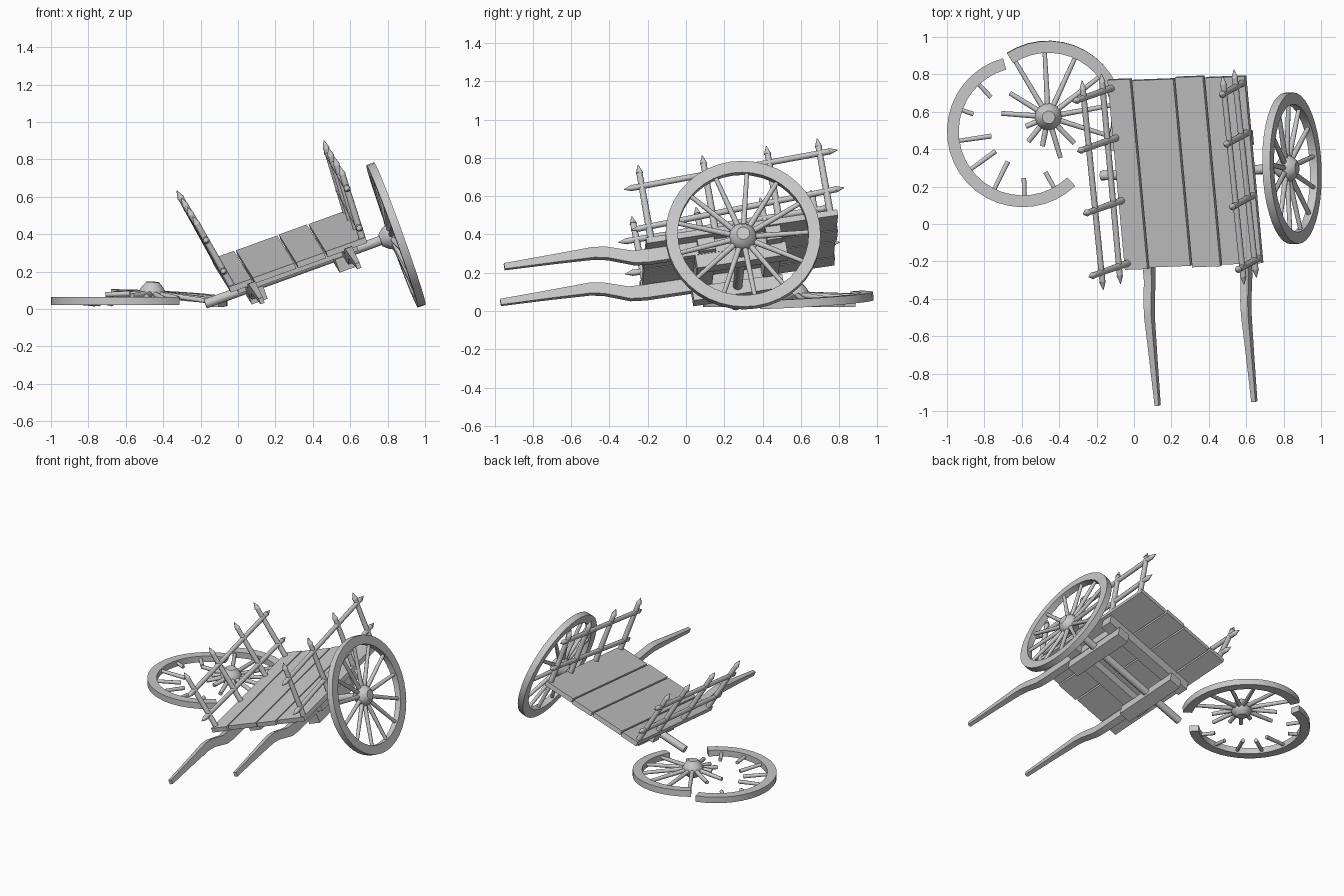
import bpy, bmesh
from math import radians, cos, sin
from mathutils import Matrix, Vector

cube = bpy.data.objects.get("Cube")
if cube:
    bpy.data.objects.remove(cube)

wood = bpy.data.materials.new("weathered_grey")
wood.use_nodes = True
wood.diffuse_color = (0.58, 0.58, 0.58, 1)
wood.node_tree.nodes["Principled BSDF"].inputs["Base Color"].default_value = wood.diffuse_color


def frame(x, y, z, origin):
    m = Matrix((x, y, z)).transposed().to_4x4()
    m.translation = origin
    return m


# Tilted frame of the cart bed, origin at the centre of its floor
AX = Vector((0.94, 0.036, 0.34)).normalized()
AZ = AX.cross(Vector((-0.097, 0.985, 0.143))).normalized()
AY = AZ.cross(AX)
BED = frame(AX, AY, AZ, Vector((0.27, 0.276, 0.325)))


def finish(name, bm, matrix=BED):
    bmesh.ops.recalc_face_normals(bm, faces=bm.faces)
    mesh = bpy.data.meshes.new(name)
    bm.to_mesh(mesh)
    bm.free()
    mesh.materials.append(wood)
    obj = bpy.data.objects.new(name, mesh)
    obj.matrix_world = matrix
    bpy.context.collection.objects.link(obj)


def box(name, lo, hi):
    lo, hi = Vector(lo), Vector(hi)
    bm = bmesh.new()
    bmesh.ops.create_cube(bm, size=1, matrix=Matrix.Translation((lo + hi) / 2)
                          @ Matrix.Diagonal((hi - lo).to_4d()))
    finish(name, bm)


def rod(bm, a, b, r1, r2, sides=12):
    a, b = Vector(a), Vector(b)
    d = b - a
    m = Matrix.Translation((a + b) / 2) @ d.to_track_quat('Z', 'Y').to_matrix().to_4x4()
    bmesh.ops.create_cone(bm, cap_ends=True, segments=sides, radius1=r1, radius2=r2,
                          depth=d.length, matrix=m)


def spike(bm, base, direction, r):
    base = Vector(base)
    rod(bm, base, base + Vector(direction).normalized() * 0.045, r * 1.2, 0.002)


def spin(name, profile, matrix, start=0, sweep=360, steps=40, closed=True):
    """Turn an (r, z) profile about local z; partial sweeps get end caps."""
    bm = bmesh.new()
    full = sweep == 360
    rings = []
    for i in range(steps if full else steps + 1):
        a = radians(start + sweep * i / steps)
        rings.append([bm.verts.new((r * cos(a), r * sin(a), z)) for r, z in profile])
    n = len(profile)
    for i in range(steps):
        p, q = rings[i], rings[(i + 1) % len(rings)]
        for j in range(n if closed else n - 1):
            k = (j + 1) % n
            bm.faces.new((p[j], q[j], q[k], p[k]))
    if not full:
        bm.faces.new(rings[0])
        bm.faces.new(rings[-1])
    if not closed:
        bm.faces.new([ring[0] for ring in rings])
        bm.faces.new([ring[-1] for ring in rings])
    finish(name, bm, matrix)


# Floor planks
edges = [-0.394, -0.256, -0.011, 0.158, 0.394]
for i, (a, b) in enumerate(zip(edges, edges[1:])):
    trim = 0.008 * (i % 2)
    box(f"floor_plank_{i + 1}", (a + 0.005, -0.515 + trim, -0.032), (b - 0.005, 0.515 - trim, 0))

# Cross beams and axle blocks below the floor
box("rear_cross_beam", (-0.37, 0.12, -0.105), (0.37, 0.2, -0.03))
box("front_cross_beam", (-0.34, -0.24, -0.1), (0.34, -0.15, -0.03))
for side, s in (("right", -1), ("left", 1)):
    box(f"{side}_axle_block", (s * 0.25 - 0.045, -0.26, -0.175), (s * 0.25 + 0.045, 0.22, -0.1))

bm = bmesh.new()
rod(bm, (-0.52, -0.02, -0.127), (0.54, -0.02, -0.127), 0.026, 0.026)
finish("axle", bm)

# Pulling shafts: (y, z, half height, half width) along the bent path
path = [(-1.255, -0.005, 0.016, 0.012), (-1.0, -0.004, 0.022, 0.016), (-0.78, -0.004, 0.029, 0.02),
        (-0.71, -0.016, 0.031, 0.021), (-0.58, -0.062, 0.034, 0.022),
        (-0.5, -0.068, 0.036, 0.023), (0.12, -0.068, 0.036, 0.023)]
for side, s in (("right", -1), ("left", 1)):
    bm = bmesh.new()
    rings = [[bm.verts.new((s * 0.275 + u * w, y, z + v * h))
              for u, v in ((-1, -1), (1, -1), (1, 1), (-1, 1))] for y, z, h, w in path]
    for p, q in zip(rings, rings[1:]):
        for j in range(4):
            bm.faces.new((p[j], p[j - 1], q[j - 1], q[j]))
    bm.faces.new(rings[0])
    bm.faces.new(rings[-1])
    finish(f"{side}_shaft", bm)

# Side racks: pointed stakes joined by two pointed rails
# (side, base x, lean, stake height, lower rail heights, upper rail heights)
for side, x, lean, top, low, high in (
        ("left", 0.372, 0.04, 0.36, (0.06, 0.115), (0.285, 0.325)),
        ("right", -0.372, -0.17, 0.375, (0.09, 0.09), (0.28, 0.3))):
    for i, y in enumerate((-0.48, -0.14, 0.2, 0.47)):
        bm = bmesh.new()
        tip = (x + lean * top, y, top)
        rod(bm, (x - 0.03 * lean, y, -0.03), tip, 0.019, 0.016)
        spike(bm, tip, (lean, 0, 1), 0.016)
        finish(f"{side}_stake_{i + 1}", bm)
    for label, (z0, z1) in (("lower", low), ("upper", high)):
        bm = bmesh.new()
        a = Vector((x + lean * z0, -0.53, z0))
        b = Vector((x + lean * z1, 0.52, z1))
        rod(bm, a, b, 0.016, 0.016)
        spike(bm, a, a - b, 0.015)
        spike(bm, b, b - a, 0.015)
        finish(f"{side}_{label}_rail", bm)

# Wheels: hub and spokes bulge towards local +z, the cart side
RIM = [(0.342, -0.022), (0.405, -0.022), (0.405, 0.022), (0.342, 0.022)]
HUB = [(0.034, -0.03), (0.058, -0.01), (0.072, 0.015), (0.072, 0.035), (0.058, 0.06), (0.034, 0.088)]
STEP = 360 / 13


def spokes(name, matrix, parts, dish=0.03):
    """Each part is (angle, inner radius, outer radius) on the dished spoke line."""
    bm = bmesh.new()
    for angle, r0, r1 in parts:
        a = radians(angle)
        pts = [(r * cos(a), r * sin(a), dish * (1 - r / 0.35)) for r in (r0, r1)]
        rod(bm, *pts, 0.016 - 0.012 * r0, 0.016 - 0.012 * r1, 10)
    finish(name, bm, matrix)


# Standing wheel on the axle
stand = frame(AY, -AZ, -AX, BED @ Vector((0.565, -0.02, -0.127)))
spin("standing_rim", RIM, stand)
spin("standing_hub", HUB, stand, steps=20, closed=False)
spokes("standing_spokes", stand, [(STEP * k - 77, 0.05, 0.35) for k in range(13)])

# Broken wheel lying on the ground: half with the hub, half with spoke stubs
hub_half = (Matrix.Translation((-0.46, 0.575, 0.057)) @ Matrix.Rotation(radians(3), 4, 'X')
            @ Matrix.Rotation(radians(2.5), 4, 'Y'))
spin("broken_rim_hub_half", RIM, hub_half, -28, 151, 17)
spin("broken_hub", HUB, hub_half, steps=20, closed=False)
reach = [0.25, 0.24] + [0.35] * 6 + [0.2, 0.23, 0.16, 0.17, 0.13]
spokes("broken_hub_spokes", hub_half,
       [(176 - STEP * k, 0.05, r) for k, r in enumerate(reach)])

stub_half = Matrix.Translation((-0.595, 0.495, 0.043))
spin("broken_rim_stub_half", RIM, stub_half, 105, 209, 23)
spokes("broken_rim_stubs", stub_half,
       [(133 + STEP * k, 0.35 - length, 0.35)
        for k, length in enumerate((0.1, 0.07, 0.18, 0.17, 0.17, 0.1, 0.1))], -0.03)

# Smooth the round parts, keeping hard edges
bpy.ops.object.select_all(action='DESELECT')
for obj in bpy.context.collection.objects:
    if obj.type == 'MESH':
        obj.select_set(True)
        bpy.context.view_layer.objects.active = obj
bpy.ops.object.shade_smooth_by_angle(angle=radians(38))
